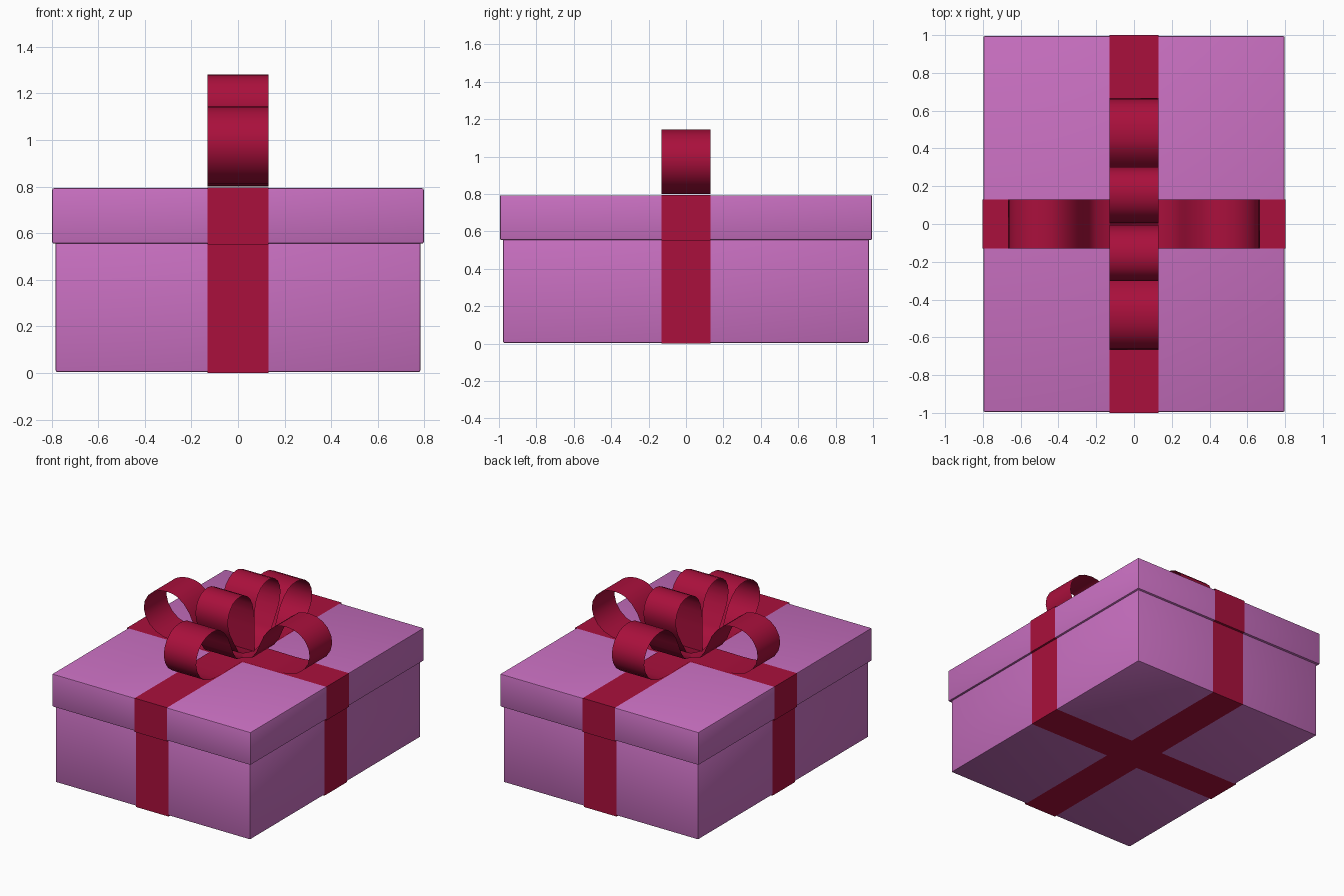
import bpy, bmesh
from math import cos, sin, radians

if "Cube" in bpy.data.objects:
    bpy.data.objects.remove(bpy.data.objects["Cube"])


def material(name, color):
    m = bpy.data.materials.new(name)
    m.diffuse_color = (*color, 1)
    m.use_nodes = True
    m.node_tree.nodes["Principled BSDF"].inputs["Base Color"].default_value = m.diffuse_color
    return m


PINK = material("pink_card", (0.58, 0.16, 0.53))
RED = material("red_ribbon", (0.40, 0.005, 0.045))
HALF_W = 0.13


def finish(name, bm, mat, angle):
    bmesh.ops.recalc_face_normals(bm, faces=bm.faces)
    me = bpy.data.meshes.new(name)
    bm.to_mesh(me)
    bm.free()
    me.materials.append(mat)
    ob = bpy.data.objects.new(name, me)
    bpy.context.collection.objects.link(ob)
    bpy.ops.object.select_all(action='DESELECT')
    ob.select_set(True)
    bpy.context.view_layer.objects.active = ob
    bpy.ops.object.shade_smooth_by_angle(angle=radians(angle))
    return ob


def box(name, hx, hy, z0, z1):
    bm = bmesh.new()
    bmesh.ops.create_cube(bm, size=1)
    for v in bm.verts:
        v.co = (v.co.x * 2 * hx, v.co.y * 2 * hy, z0 + (v.co.z + 0.5) * (z1 - z0))
    bmesh.ops.bevel(bm, geom=bm.edges[:], offset=0.007, segments=2,
                    profile=0.5, affect='EDGES')
    return finish(name, bm, PINK, 30)


def strip(name, profile, turn, angle, lift=0.0):
    """Closed (u, z) outline swept across the ribbon width, turned about z."""
    c, s = cos(radians(turn)), sin(radians(turn))
    bm = bmesh.new()
    rows = [[bm.verts.new((u * c - w * s, u * s + w * c, z + lift))
             for w in (-HALF_W, HALF_W)] for u, z in profile]
    for a, b in zip(rows, rows[1:] + rows[:1]):
        bm.faces.new((a[0], b[0], b[1], a[1]))
    return finish(name, bm, RED, angle)


# Box and lid
box("box_body", 0.782, 0.978, 0.004, 0.57)
box("lid", 0.797, 0.995, 0.555, 0.793)


# Flat ribbons wrapped around box and lid
def band(name, body, lid, turn, e):
    half = [(body, e), (body, 0.552), (lid, 0.552), (lid, 0.797 - e)]
    strip(name, half + [(-u, z) for u, z in reversed(half)], turn, 30)


band("ribbon_lengthwise", 0.983, 1.0, 90, 0.0)
band("ribbon_crosswise", 0.786, 0.801, 0, 0.0015)

# Bow loops
LOW = [(0, 0.799), (0.2, 0.801), (0.36, 0.799), (0.44, 0.801), (0.51, 0.81),
       (0.57, 0.832), (0.62, 0.871), (0.652, 0.92), (0.666, 0.975),
       (0.658, 1.03), (0.63, 1.08), (0.59, 1.115), (0.54, 1.137),
       (0.485, 1.144), (0.435, 1.14), (0.395, 1.127), (0.345, 1.09),
       (0.30, 1.033), (0.27, 0.97), (0.24, 0.90), (0.20, 0.843), (0.10, 0.818)]
TALL = [(0.002, 0.825), (0.13, 0.858), (0.175, 0.882), (0.20, 0.92),
        (0.24, 0.985), (0.275, 1.045), (0.296, 1.10), (0.302, 1.15),
        (0.293, 1.195), (0.27, 1.235), (0.24, 1.262), (0.20, 1.278),
        (0.16, 1.281), (0.12, 1.274), (0.08, 1.255), (0.045, 1.222),
        (0.02, 1.175), (0.006, 1.11), (0.002, 1.0)]
for side, turn in (("right", 0), ("back", 90), ("left", 180), ("front", 270)):
    lengthwise = turn % 180 == 90
    strip("bow_loop_" + side, LOW, turn, 60, 0.002 if lengthwise else 0)
    if lengthwise:
        strip("bow_upper_loop_" + side, TALL, turn, 60)
